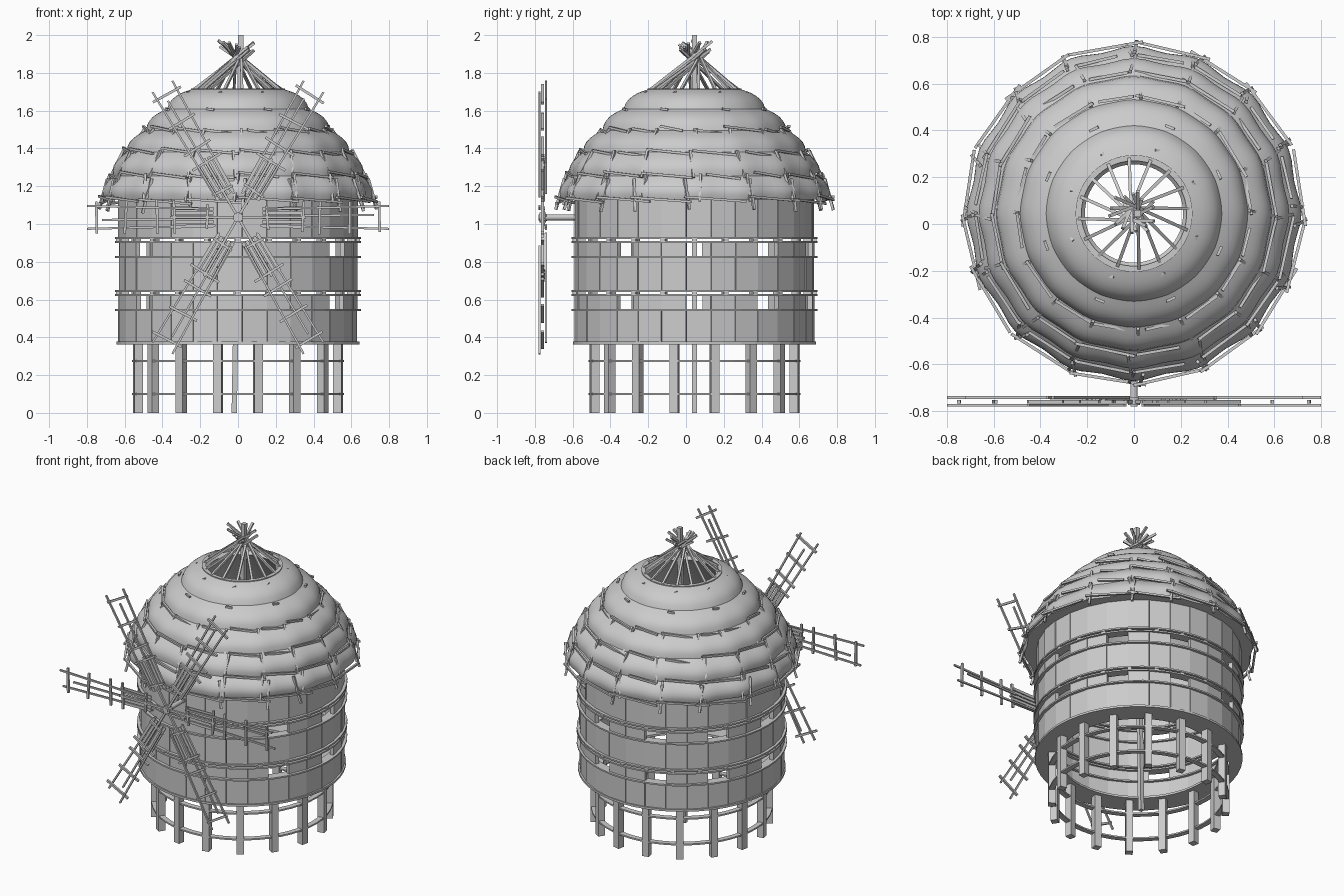
import bpy, bmesh, math, random
from mathutils import Vector, Matrix

if "Cube" in bpy.data.objects:
    bpy.data.objects.remove(bpy.data.objects["Cube"])

random.seed(4)
CY = 0.045          # y of the tower axis
HUB_Z = 1.035


def pol(r, deg, z):
    a = math.radians(deg)
    return Vector((r * math.cos(a), CY + r * math.sin(a), z))


def beam(bm, p, q, w, h=None, up=Vector((0, 0, 1))):
    """Rectangular stick from p to q, w sideways and h along up."""
    p, q = Vector(p), Vector(q)
    d = (q - p).normalized()
    if abs(d.dot(up)) > 0.98:
        up = Vector((0, 1, 0)) if abs(d.y) < 0.9 else Vector((1, 0, 0))
    s = d.cross(up).normalized()
    u = s.cross(d)
    m = Matrix((s * w, d * (q - p).length, u * (h or w))).transposed().to_4x4()
    m.translation = (p + q) / 2
    bmesh.ops.create_cube(bm, size=1, matrix=m)


def finish(name, bm, smooth=None):
    bmesh.ops.recalc_face_normals(bm, faces=bm.faces)
    me = bpy.data.meshes.new(name)
    bm.to_mesh(me)
    bm.free()
    ob = bpy.data.objects.new(name, me)
    bpy.context.collection.objects.link(ob)
    if smooth:
        bpy.context.view_layer.objects.active = ob
        ob.select_set(True)
        bpy.ops.object.shade_smooth_by_angle(angle=math.radians(smooth))
        ob.select_set(False)
    return ob


def lathe(bm, prof, n, wave=0.0):
    """Closed (r, z) profile around the tower axis, optional 16-fold ripple."""
    rings = []
    for i in range(n):
        a = 360 * i / n
        k = lambda r: 1 + wave * math.cos(math.radians(a * 16)) * (r / 0.7) ** 3
        rings.append([bm.verts.new(pol(r * k(r), a, z)) for r, z in prof])
    m = len(prof)
    for i in range(n):
        A, B = rings[i], rings[(i + 1) % n]
        for j in range(m):
            bm.faces.new((A[j], B[j], B[(j + 1) % m], A[(j + 1) % m]))


def hoop(bm, r0, r1, z, t):
    lathe(bm, [(r0, z - t / 2), (r1, z - t / 2), (r1, z + t / 2), (r0, z + t / 2)], 48)


# Stilts and their hoops
bm = bmesh.new()
for i in range(16):
    a = (i + 0.5) * 22.5
    radial = pol(1, a, 0) - Vector((0, CY, 0))
    beam(bm, pol(0.54, a, 0), pol(0.54, a, 0.37), 0.045, 0.045, radial)
finish("stilts", bm)
bm = bmesh.new()
for z in (0.1, 0.275):
    hoop(bm, 0.525, 0.56, z, 0.01)
finish("stilt_hoops", bm)

# Floor ring and centre pole
bm = bmesh.new()
hoop(bm, 0.49, 0.642, 0.37, 0.014)
finish("floor_ring", bm)
bm = bmesh.new()
beam(bm, (-0.02, CY, 0), (0.015, CY, 2.0), 0.028)
finish("centre_pole", bm)

# Wall planks: solid rows, and window rows with some planks left out
bm = bmesh.new()
N = 30
open_slots = {0, 3, 6, 9, 12, 15, 18, 27}
rows = [(0.37, 0.55, 0), (0.55, 0.625, 1), (0.65, 0.825, 0), (0.825, 0.905, 1), (0.93, 1.135, 0)]
for z0, z1, windows in rows:
    for i in range(N):
        if windows and i in open_slots:
            continue
        a = 360 * i / N + 2
        radial = pol(1, a, 0) - Vector((0, CY, 0))
        r = 0.618 + random.uniform(-0.003, 0.003)
        beam(bm, pol(r, a, z0), pol(r, a, z1), 0.13, 0.026, radial)
finish("wall_planks", bm)

# Wall hoops, with spacer blocks between the double ones
bm = bmesh.new()
for z in (0.545, 0.625, 0.645, 0.825, 0.905, 0.925):
    hoop(bm, 0.59, 0.65, z, 0.01)
for z in (0.635, 0.915):
    for i in range(24):
        beam(bm, pol(0.60, i * 15, z), pol(0.645, i * 15, z), 0.025, 0.022)
finish("wall_hoops", bm)

# Thatched dome: bulging tiers, hollow inside
tiers = [(0.70, 1.13), (0.655, 1.255), (0.585, 1.38), (0.485, 1.495), (0.375, 1.61), (0.24, 1.715)]
outer = []
for (r0, z0), (r1, z1) in zip(tiers, tiers[1:]):
    L = math.hypot(r1 - r0, z1 - z0)
    nr, nz = (z1 - z0) / L, (r0 - r1) / L
    for k in range(6):
        t = k / 6
        b = 0.024 * math.sin(math.pi * t ** 0.8)
        outer.append((r0 + (r1 - r0) * t + nr * b, z0 + (z1 - z0) * t + nz * b))
outer.append(tiers[-1])
inner = [(r - 0.03, z - 0.03) for r, z in reversed(tiers[1:])] + [(0.62, 1.13)]
bm = bmesh.new()
lathe(bm, outer + inner, 96, 0.012)
finish("thatched_dome", bm, 35)

# Sticks pinning the thatch: one down the slope and one along each tier edge
bm = bmesh.new()
edges = [(0.745, 1.05)] + tiers[:-1]
for t in range(5):
    (r0, z0), (r1, z1) = edges[t], edges[t + 1]
    for i in range(16):
        a = i * 22.5 + random.uniform(-3, 3)
        j = random.uniform(-2.5, 2.5)
        off = 0.022 if t < 3 else 0.008
        if t == 0:
            beam(bm, pol(0.735, a, 1.05 + random.uniform(0, 0.03)), pol(0.69, a + j, 1.24), 0.014)
        elif t < 4:
            beam(bm, pol(r0 + off, a, z0 - 0.01), pol(r1 + off, a + j, z1 + 0.01), 0.013)
        if t < 4:
            rr = r1 + 0.02 - 0.003 * t
            half = 13 if t == 0 else random.uniform(7, 13)
            z = z1 + random.uniform(-0.012, 0.012)
            beam(bm, pol(rr / math.cos(math.radians(half)) ** 0.8, a + 11 - half, z + 0.012),
                 pol(rr / math.cos(math.radians(half)) ** 0.8, a + 11 + half, z - 0.012), 0.013)
        elif i % 2:
            beam(bm, pol(0.40, a - 3, 1.61), pol(0.40, a + 3, 1.605), 0.012)
            beam(bm, pol(0.29, a, 1.69), pol(0.285, a + 4, 1.70), 0.01)
finish("thatch_sticks", bm)

# Open crown of crossing rafters
bm = bmesh.new()
for i in range(16):
    a = i * 22.5 + 5
    foot = pol(0.245, a, 1.705)
    cross = pol(random.uniform(0.01, 0.03), a + 90, random.uniform(1.86, 1.90))
    d = cross - foot
    beam(bm, foot, foot + d * random.uniform(1.25, 1.42), 0.014)
finish("crown_rafters", bm)
bm = bmesh.new()
hoop(bm, 0.225, 0.25, 1.712, 0.012)
finish("crown_ring", bm)

# Axle and hub
bm = bmesh.new()
for r, y0, y1 in ((0.016, -0.78, -0.57), (0.026, -0.775, -0.74)):
    bmesh.ops.create_cone(bm, cap_ends=True, segments=12, radius1=r, radius2=r, depth=y1 - y0,
                          matrix=Matrix.Translation((0, (y0 + y1) / 2, HUB_Z)) @ Matrix.Rotation(math.pi / 2, 4, 'X'))
finish("sail_axle", bm, 40)

# Six ladder-like sails with slats near the hub
bm = bmesh.new()
for i in range(6):
    ang = math.radians(60 * i)
    side = Vector((-math.sin(ang), 0, math.cos(ang)))
    along = Vector((math.cos(ang), 0, math.sin(ang)))
    Y = Vector((0, 1, 0))

    def P(u, v, y):
        return Vector((0, y, HUB_Z)) + along * u + side * v

    s = 1 if i % 2 else -1
    beam(bm, P(0, 0, -0.76), P(0.36, 0, -0.76), 0.014, 0.014, Y)
    for v, y, u0 in ((0.055 * s, -0.742, 0.12), (-0.055 * s, -0.775, 0.15), (0.012, -0.742, 0.33)):
        beam(bm, P(u0, v * 0.8, y), P(0.8 if abs(v) > 0.02 else 0.72, v * 1.1, y), 0.011, 0.011, Y)
    for v in (-0.045, -0.023, 0, 0.023, 0.045):
        beam(bm, P(0.13, v, -0.75), P(0.33 + random.uniform(0, 0.03), v * 1.1, -0.75), 0.018, 0.008, Y)
    for u in (0.16, 0.34, 0.43, 0.59, 0.75):
        w = 0.06 if u < 0.3 else 0.085
        beam(bm, P(u, -w + random.uniform(-0.01, 0.01), -0.76),
             P(u + random.uniform(-0.01, 0.01), w, -0.76), 0.014, 0.014, Y)
finish("sails", bm)
